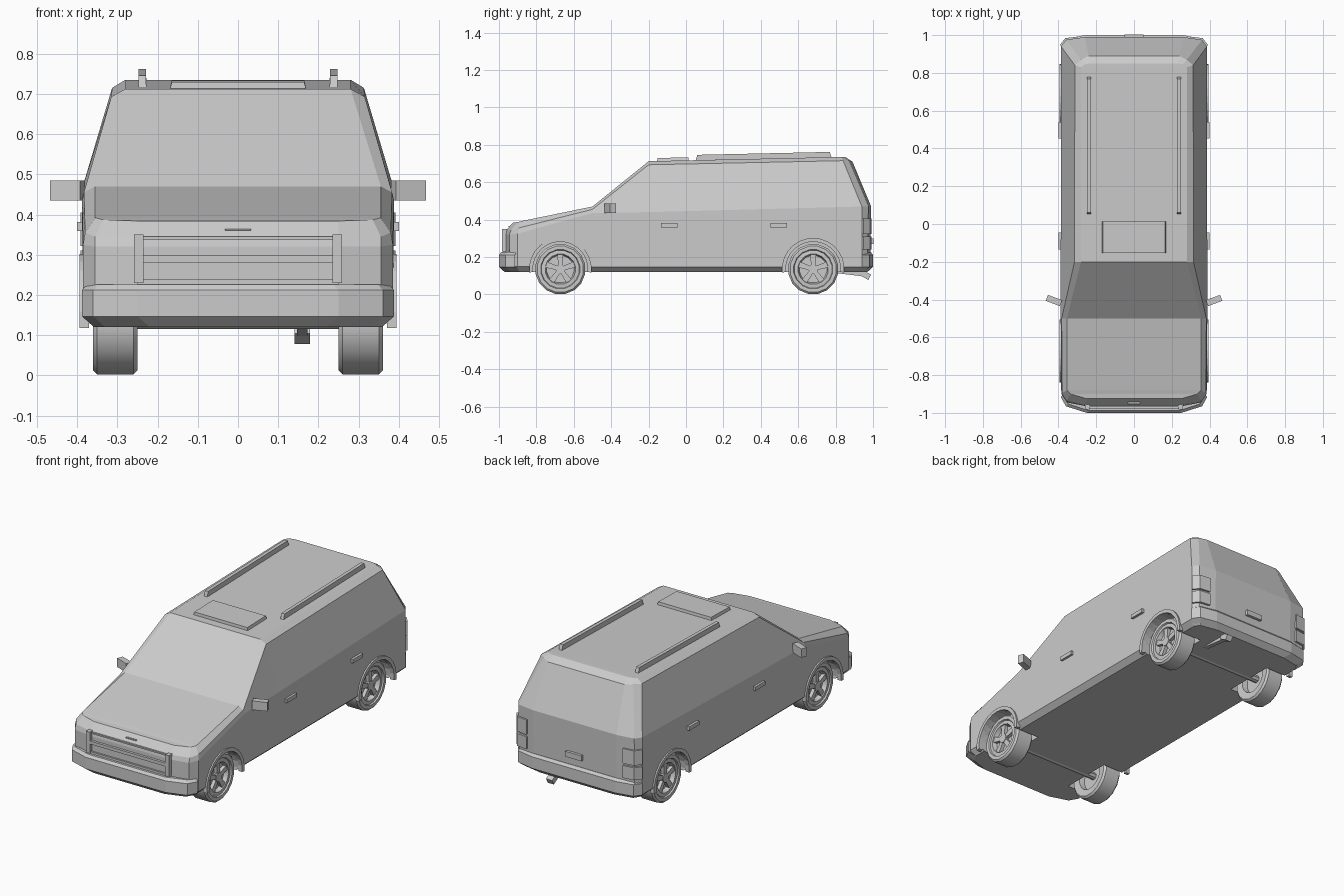
import bpy, bmesh, math
from mathutils import Matrix, Vector

if "Cube" in bpy.data.objects:
    bpy.data.objects.remove(bpy.data.objects["Cube"])

paint = bpy.data.materials.new("plain grey")
paint.diffuse_color = (0.6, 0.6, 0.6, 1)
paint.use_nodes = True
paint.node_tree.nodes["Principled BSDF"].inputs["Base Color"].default_value = paint.diffuse_color


def make(name, bm, smooth=False):
    bmesh.ops.recalc_face_normals(bm, faces=bm.faces[:])
    me = bpy.data.meshes.new(name)
    bm.to_mesh(me)
    bm.free()
    me.materials.append(paint)
    ob = bpy.data.objects.new(name, me)
    bpy.context.collection.objects.link(ob)
    if smooth:
        bpy.ops.object.select_all(action='DESELECT')
        ob.select_set(True)
        bpy.context.view_layer.objects.active = ob
        bpy.ops.object.shade_smooth_by_angle(angle=math.radians(30))
    return ob


def loft(name, rings, cap=True, closed=False, smooth=False):
    """Bridge rings of equal length, optionally capping or closing the ends."""
    bm = bmesh.new()
    vs = [[bm.verts.new(p) for p in r] for r in rings]
    n = len(rings[0])
    pairs = list(zip(vs, vs[1:])) + ([(vs[-1], vs[0])] if closed else [])
    for a, b in pairs:
        for i in range(n):
            j = (i + 1) % n
            bm.faces.new((a[i], a[j], b[j], b[i]))
    if cap and not closed:
        bm.faces.new(vs[0])
        bm.faces.new(vs[-1])
    return make(name, bm, smooth)


def box(name, center, size, rot=(0, 0, 0), taper=1.0):
    bm = bmesh.new()
    bmesh.ops.create_cube(bm, size=1)
    for v in bm.verts:
        if v.co.z > 0:
            v.co.x *= taper
            v.co.y *= taper
    m = Matrix.Translation(center)
    for angle, axis in zip(rot, "XYZ"):
        m = m @ Matrix.Rotation(angle, 4, axis)
    bm.transform(m @ Matrix.Diagonal((*size, 1)))
    return make(name, bm)


def cylinder(name, x0, x1, y, z, r, n):
    ring = lambda x: [(x, y + r * math.cos(i * math.tau / n), z + r * math.sin(i * math.tau / n)) for i in range(n)]
    return loft(name, [ring(x0), ring(x1)])


# Body shell: half sections from nose to tail (bottom, sill, belt, shoulder, roof)
sections = [
    [(.25, -.93, .12), (.25, -.965, .15), (.25, -.965, .32), (.25, -.96, .345), (.25, -.925, .384)],
    [(.33, -.92, .12), (.355, -.94, .15), (.355, -.945, .32), (.355, -.935, .345), (.335, -.90, .387)],
    [(.355, -.89, .12), (.385, -.90, .15), (.385, -.90, .325), (.38, -.895, .355), (.355, -.88, .392)],
    [(.355, -.5, .12), (.385, -.5, .147), (.388, -.5, .435), (.383, -.5, .455), (.355, -.5, .47)],
    [(.355, -.2, .12), (.385, -.2, .147), (.388, -.2, .44), (.315, -.2, .693), (.28, -.2, .712)],
    [(.355, .92, .12), (.385, .94, .147), (.386, .94, .47), (.313, .84, .715), (.28, .83, .735)],
    [(.335, .95, .12), (.36, .97, .15), (.36, .975, .47), (.28, .87, .715), (.26, .845, .735)],
    [(.26, .96, .12), (.26, .985, .15), (.26, .99, .47), (.24, .89, .71), (.235, .85, .735)],
]
bm = bmesh.new()
rings = []
for s in sections:
    pts = s + [(-x, y, z) for x, y, z in reversed(s)]
    rings.append([bm.verts.new(p) for p in pts])
for a, b in zip(rings, rings[1:]):
    for i in range(10):
        j = (i + 1) % 10
        bm.faces.new((a[i], a[j], b[j], b[i]))
for r in (rings[0], rings[-1]):
    for i in range(4):
        bm.faces.new((r[i], r[i + 1], r[8 - i], r[9 - i]))
body = make("body", bm)

# Wheel wells cut into the body
AXLES = ((-.672, "front"), (.68, "rear"))
for y, end in AXLES:
    for s, side in ((1, "right"), (-1, "left")):
        cut = cylinder("well_cutter", s * .23, s * .45, y, .135, .15, 24)
        cut.hide_render = True
        mod = body.modifiers.new("well", 'BOOLEAN')
        mod.operation, mod.solver, mod.object = 'DIFFERENCE', 'EXACT', cut
        bpy.context.view_layer.objects.active = body
        bpy.ops.object.modifier_apply(modifier=mod.name)
        bpy.data.objects.remove(cut)


# Bumpers: plan outline stacked at several heights
def plan_stack(name, plan, levels, yin):
    loft(name, [[(x - math.copysign(d, x), y + yin * d, z) for x, y in plan] for z, d in levels])


def both(half):
    return half + [(-x, y) for x, y in reversed(half)]


levels = [(.12, .03), (.147, 0), (.212, 0), (.226, .012)]
plan_stack("front_bumper", both([(.388, -.915), (.36, -.965), (.25, -1.0)]), levels, 1)
plan_stack("rear_bumper", both([(.388, .94), (.36, .98), (.26, 1.0)]), levels, -1)

# Grille: side posts, cross bar, thin top and bottom trims
for s in (1, -1):
    box("grille_post", (s * .247, -.968, .29), (.024, .03, .12))
box("grille_bar", (0, -.968, .29), (.48, .022, .018))
box("grille_top_trim", (0, -.964, .341), (.48, .012, .008))
box("grille_lower_trim", (0, -.968, .232), (.50, .014, .012))
box("hood_latch", (0, -.948, .362), (.065, .01, .004))

for s, side in ((1, "right"), (-1, "left")):
    # Tail lamps wrapping the rear corners
    lamp = [(.30, .97), (.30, .992), (.364, .984), (.392, .948), (.375, .93)]
    for z0, z1 in ((.24, .31), (.322, .405)):
        loft(side + "_tail_lamp", [[(s * x, y, z) for x, y in lamp] for z in (z0, z1)])
    # Door handles
    for y in (-.09, .497):
        box(side + "_door_handle", (s * .388, y, .37), (.024, .088, .022))
    # Door mirrors
    box(side + "_mirror", (s * .424, -.405, .46), (.08, .034, .05), (0, 0, s * .36))
    # Roof rails follow the roof slope
    box(side + "_roof_rail", (s * .238, .415, .737), (.02, .73, .034), (.022, 0, 0), .97)
    # Arch lips
    for y, end in AXLES:
        arcs = []
        for k in range(15):
            a = math.radians(-6 + 192 * k / 14)
            arcs.append([(s * x, y + r * math.cos(a), .135 + r * math.sin(a))
                         for r, x in ((.147, .37), (.147, .394), (.167, .394), (.167, .37))])
        loft(f"{end}_{side}_arch_lip", arcs)

# Sunroof panel, rear handle and exhaust
box("sunroof", (0, -.07, .72), (.34, .17, .022), (.022, 0, 0), .97)
box("rear_handle", (0, .99, .285), (.10, .026, .03))
box("exhaust_pipe", (.16, .87, .118), (.026, .17, .024), (-.12, 0, 0))
box("exhaust_tip", (.16, .958, .105), (.038, .055, .032), (-.5, 0, 0))

# Wheels: lathed tyre and rim, five spokes and a hub
profile = [(.001, .285), (.08, .285), (.085, .255), (.125, .25), (.135, .26), (.135, .35), (.125, .36),
           (.106, .36), (.102, .352), (.082, .354), (.074, .33), (.001, .33)]
N = 16
for y, end in AXLES:
    for s, side in ((1, "right"), (-1, "left")):
        tag = f"{end}_{side}_"
        turns = []
        for k in range(N):
            a = math.tau * (k + .5) / N
            turns.append([(s * x, y + r * math.cos(a), .135 + r * math.sin(a)) for r, x in profile])
        loft(tag + "wheel", turns, closed=True, smooth=True)
        cylinder(tag + "hub", s * .325, s * .352, y, .135, .026, 10)
        for k in range(5):
            a = math.tau * k / 5 + math.pi / 2
            u = Vector((0, math.cos(a), math.sin(a)))
            v = Vector((0, -math.sin(a), math.cos(a)))
            c = Vector((0, y, .135))
            quad = [c + u * .015 - v * .011, c + u * .015 + v * .011, c + u * .079 + v * .016, c + u * .079 - v * .016]
            loft(tag + "spoke", [[(s * x, p.y, p.z) for p in quad] for x in (.325, .349)])
    # Axle joining the wheels
    cylinder(end + "_axle", -.29, .29, y, .135, .02, 8)
